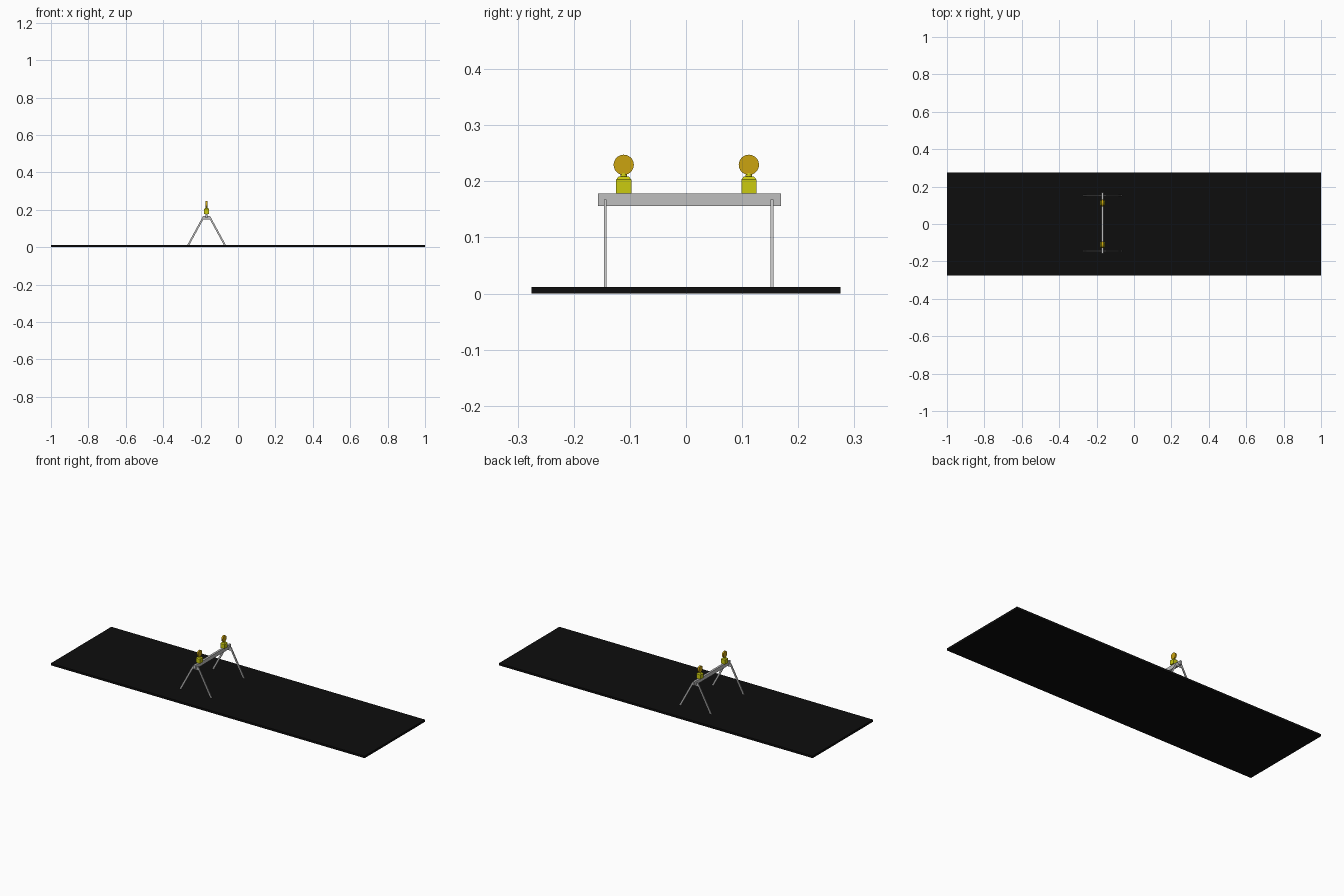
import bpy, bmesh, math
from mathutils import Matrix

if "Cube" in bpy.data.objects:
    bpy.data.objects.remove(bpy.data.objects["Cube"])

CX = -0.168  # barricade centre line


def mat(name, rgb):
    m = bpy.data.materials.new(name)
    m.diffuse_color = (*rgb, 1)
    m.use_nodes = True
    m.node_tree.nodes["Principled BSDF"].inputs["Base Color"].default_value = m.diffuse_color
    return m


BLACK = mat("asphalt black", (0.004, 0.004, 0.004))
GREY = mat("metal grey", (0.52, 0.52, 0.52))
YELLOW = mat("lamp yellow", (0.60, 0.60, 0.005))
AMBER = mat("lens amber", (0.60, 0.37, 0.005))


def finish(name, bm, m):
    bmesh.ops.recalc_face_normals(bm, faces=bm.faces)
    me = bpy.data.meshes.new(name)
    bm.to_mesh(me)
    bm.free()
    me.materials.append(m)
    ob = bpy.data.objects.new(name, me)
    bpy.context.collection.objects.link(ob)
    return ob


def box(name, lo, hi, m):
    bm = bmesh.new()
    bmesh.ops.create_cube(bm, size=1)
    for v in bm.verts:
        v.co = [(a + b) / 2 + c * (b - a) for a, b, c in zip(lo, hi, v.co)]
    return finish(name, bm, m)


def plate(name, pts, y, t, m):
    """Extrude an x-z outline to thickness t around y."""
    bm = bmesh.new()
    f = bm.faces.new([bm.verts.new((x, y - t / 2, z)) for x, z in pts])
    r = bmesh.ops.extrude_face_region(bm, geom=[f])
    for v in r["geom"]:
        if isinstance(v, bmesh.types.BMVert):
            v.co.y += t
    return finish(name, bm, m)


def cone(name, x, y, z0, z1, r0, r1, m, n):
    bm = bmesh.new()
    bmesh.ops.create_cone(bm, cap_ends=True, segments=n, radius1=r0, radius2=r1, depth=z1 - z0,
                          matrix=Matrix.Translation((x, y, (z0 + z1) / 2)))
    return finish(name, bm, m)


# road slab
box("road_slab", (-1, -0.275, 0), (1, 0.275, 0.012), BLACK)

# cross beam
box("cross_beam", (CX - 0.006, -0.157, 0.156), (CX + 0.006, 0.169, 0.178), GREY)

# splayed legs with a brace plate at each end
for end, y in (("front", -0.144), ("back", 0.153)):
    for side, s in (("left", -1), ("right", 1)):
        pts = [(0.092, 0.012), (0.103, 0.012), (0.018, 0.168), (0.007, 0.168)]
        plate(f"{end}_{side}_leg", [(CX + s * x, z) for x, z in pts], y, 0.005, GREY)
    brace = [(-0.025, 0.148), (0.025, 0.148), (0.016, 0.168), (-0.016, 0.168)]
    plate(f"{end}_brace", [(CX + x, z) for x, z in brace], y, 0.004, GREY)

# warning lamps
for end, y in (("front", -0.111), ("back", 0.112)):
    box(f"{end}_lamp_base", (CX - 0.0135, y - 0.0135, 0.178), (CX + 0.0135, y + 0.0135, 0.203), YELLOW)
    lid = cone(f"{end}_lamp_lid", CX, y, 0.203, 0.209, 0.0195, 0.012, YELLOW, 4)
    lid.data.transform(Matrix.Translation((CX, y, 0)) @ Matrix.Rotation(math.pi / 4, 4, "Z")
                       @ Matrix.Translation((-CX, -y, 0)))
    cone(f"{end}_lamp_neck", CX, y, 0.208, 0.215, 0.006, 0.005, YELLOW, 12)
    bm = bmesh.new()
    bmesh.ops.create_cone(bm, cap_ends=True, segments=32, radius1=0.018, radius2=0.018, depth=0.009,
                          matrix=Matrix.Translation((CX, y, 0.2295)) @ Matrix.Rotation(math.pi / 2, 4, "Y"))
    finish(f"{end}_lamp_lens", bm, AMBER)
